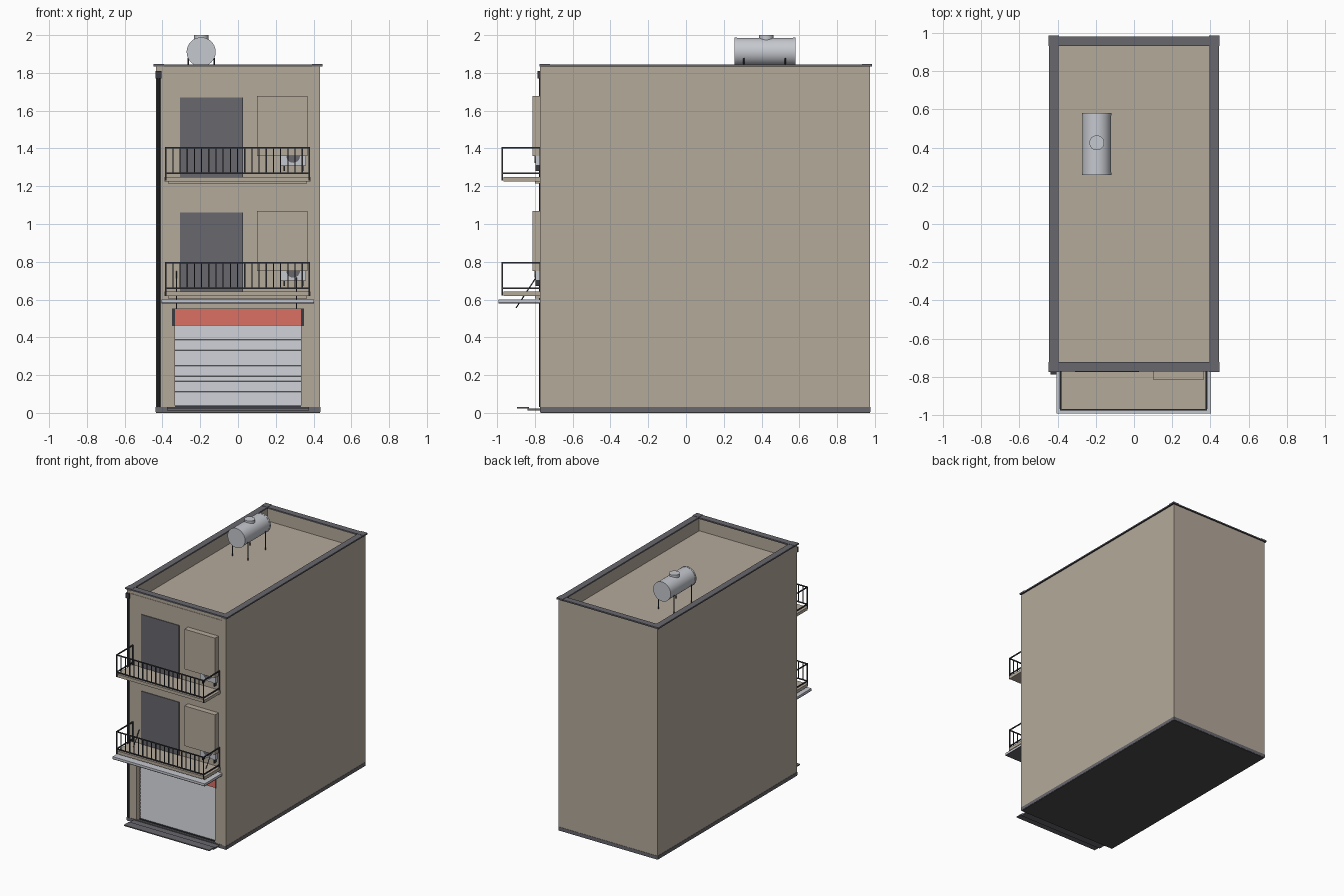
import bpy, bmesh, math
from mathutils import Matrix, Vector

if "Cube" in bpy.data.objects:
    bpy.data.objects.remove(bpy.data.objects["Cube"])


def material(name, r, g, b):
    m = bpy.data.materials.new(name)
    m.use_nodes = True
    m.diffuse_color = (r, g, b, 1)
    bsdf = m.node_tree.nodes["Principled BSDF"]
    bsdf.inputs["Base Color"].default_value = (r, g, b, 1)
    bsdf.inputs["Roughness"].default_value = 0.8
    return m


plaster = material("beige plaster", 0.46, 0.40, 0.33)
slate = material("slate grey", 0.135, 0.135, 0.155)
iron = material("black iron", 0.042, 0.044, 0.052)
steel = material("light steel", 0.56, 0.58, 0.62)
red = material("sign red", 0.70, 0.16, 0.125)
asphalt = material("dark concrete", 0.07, 0.07, 0.073)


def finish(name, bm, mat):
    bmesh.ops.recalc_face_normals(bm, faces=bm.faces)
    mesh = bpy.data.meshes.new(name)
    bm.to_mesh(mesh)
    bm.free()
    mesh.materials.append(mat)
    ob = bpy.data.objects.new(name, mesh)
    bpy.context.collection.objects.link(ob)
    return ob


def add_box(bm, x0, x1, y0, y1, z0, z1):
    mid = Matrix.Translation(((x0 + x1) / 2, (y0 + y1) / 2, (z0 + z1) / 2))
    size = Matrix.Diagonal((x1 - x0, y1 - y0, z1 - z0, 1))
    bmesh.ops.create_cube(bm, size=1, matrix=mid @ size)


def boxes(name, mat, *specs):
    bm = bmesh.new()
    for s in specs:
        add_box(bm, *s)
    return finish(name, bm, mat)


def add_rod(bm, a, b, r, sides=8):
    a, b = Vector(a), Vector(b)
    turn = (b - a).to_track_quat('Z', 'Y').to_matrix().to_4x4()
    bmesh.ops.create_cone(bm, cap_ends=True, segments=sides, radius1=r, radius2=r,
                          depth=(b - a).length,
                          matrix=Matrix.Translation((a + b) / 2) @ turn)


def rods(name, mat, r, *ends, sides=8):
    bm = bmesh.new()
    for a, b in ends:
        add_rod(bm, a, b, r, sides)
    return finish(name, bm, mat)


def smooth(ob):
    bpy.ops.object.select_all(action='DESELECT')
    ob.select_set(True)
    bpy.context.view_layer.objects.active = ob
    bpy.ops.object.shade_smooth_by_angle(angle=math.radians(40))


# Rectangular ring of four strips, w wide
def ring(x, y0, y1, w, z0, z1):
    return [(-x, -x + w, y0, y1, z0, z1), (x - w, x, y0, y1, z0, z1),
            (-x + w, x - w, y0, y0 + w, z0, z1), (-x + w, x - w, y1 - w, y1, z0, z1)]


# Main block with a parapet around the sunken roof
W, FRONT, BACK, ROOF = 0.434, -0.769, 0.974, 1.735
boxes("main_block", plaster, (-W, W, -0.73, BACK, 0.03, ROOF))
boxes("parapet", plaster, *ring(W, FRONT, BACK, 0.039, ROOF, 1.833))

# Front wall with the shop opening left free
boxes("front_wall", plaster,
      (-W, W, FRONT, -0.73, 0.55, ROOF),
      (-W, -0.35, FRONT, -0.73, 0.03, 0.55), (0.35, W, FRONT, -0.73, 0.03, 0.55))
trim = FRONT - 0.003
boxes("front_trim", plaster,
      (0.395, W, trim, FRONT, 0.03, 1.83), (-W, -0.398, trim, FRONT, 0.03, 1.83),
      (-0.398, 0.395, trim, FRONT, ROOF, 1.81),
      (-0.398, 0.395, trim, FRONT, 0.55, 0.61))
boxes("plinth", slate, (-W - 0.002, W + 0.002, trim, BACK + 0.002, 0.004, 0.03))
boxes("ground_plate", asphalt, (-W, W, FRONT, BACK, 0, 0.004))

# Roof coping: dark drip edge with a grey cap and corner blocks
boxes("coping_edge", iron, *ring(0.444, -0.772, 0.982, 0.05, 1.833, 1.837))
boxes("coping_cap", slate, *ring(0.444, -0.772, 0.982, 0.05, 1.837, 1.844))
boxes("coping_corners", slate,
      *[(cx - 0.027, cx + 0.027, cy - 0.027, cy + 0.027, 1.834, 1.846)
        for cx in (-0.42, 0.42) for cy in (-0.748, 0.958)])

# Roller shutter: a shallow slat profile swept across the opening
bm = bmesh.new()
slats, low, high = 16, 0.03, 0.47
step = (high - low) / slats
path = []
for i in range(slats):
    z = low + i * step
    path += [(-0.748, z), (-0.744, z + step * 0.96)]
path.append((-0.748, high))
left = [bm.verts.new((-0.335, y, z)) for y, z in path]
right = [bm.verts.new((0.335, y, z)) for y, z in path]
for i in range(len(path) - 1):
    bm.faces.new((left[i], right[i], right[i + 1], left[i + 1]))
finish("roller_shutter", bm, steel)
for name, mat, z0, z1 in (("shutter_guides", plaster, 0.03, 0.46), ("sign_ends", iron, 0.46, 0.55)):
    boxes(name, mat, *[(s * 0.342 - 0.008, s * 0.342 + 0.008, -0.763, -0.73, z0, z1)
                       for s in (-1, 1)])
boxes("shutter_bottom_bar", iron, (-0.335, 0.335, -0.756, -0.73, 0.03, 0.038))
boxes("shop_sign", red, (-0.335, 0.335, -0.762, -0.73, 0.462, 0.55))

# Entrance step plates
boxes("entrance_step", slate,
      (-0.375, 0.375, -0.895, -0.83, 0.022, 0.03), (-0.375, 0.375, -0.84, FRONT, 0.012, 0.023))

# Shop canopy with slanted hanger rods
boxes("canopy", steel, (-0.405, 0.402, -0.992, FRONT, 0.586, 0.6))
boxes("canopy_soffit", slate, (-0.405, 0.402, -0.992, FRONT, 0.58, 0.586))
rods("canopy_hangers", iron, 0.003,
     *[((x, -0.9, 0.555), (x, -0.772, 0.75)) for x in (-0.325, 0.31)])


# One upper storey: balcony, railing, door, window box and air conditioner
def storey(label, floor):
    boxes(label + "_balcony_slab", plaster,
          (-0.39, 0.385, -0.967, FRONT, floor - 0.024, floor),
          (-0.37, 0.365, -0.80, FRONT, floor - 0.036, floor - 0.024))
    x0, x1, yf = -0.383, 0.378, -0.972
    top, bottom = floor + 0.154, floor + 0.018
    t = 0.0038
    parts = []
    for z in (top, bottom):
        parts.append((x0, x1, yf - t, yf + t, z - t, z + t))
        parts += [(x - t, x + t, yf, FRONT, z - t, z + t) for x in (x0, x1)]
    for x in (x0, x1):
        parts.append((x - t, x + t, yf - t, yf + t, floor - 0.02, top + t))
        parts.append((x - t, x + t, FRONT - 2 * t, FRONT, floor, top + t))
    n = 20
    for i in range(1, n):
        x = x0 + (x1 - x0) * i / n
        parts.append((x - 0.003, x + 0.003, yf - 0.003, yf + 0.003, bottom, top))
    boxes(label + "_railing", iron, *parts)

    boxes(label + "_door", slate, (-0.308, 0.022, FRONT - 0.005, FRONT, floor, floor + 0.42))
    boxes(label + "_door_edge", iron, (0.022, 0.027, FRONT - 0.006, FRONT, floor, floor + 0.42))
    boxes(label + "_window_box", plaster,
          (0.10, 0.367, -0.813, FRONT, floor + 0.11, floor + 0.427))
    boxes(label + "_air_conditioner", steel,
          (0.225, 0.36, -0.797, FRONT, floor + 0.06, floor + 0.15))
    rods(label + "_fan_grille", slate, 0.036,
         ((0.292, -0.801, floor + 0.11), (0.292, -0.79, floor + 0.11)), sides=24)
    boxes(label + "_air_conditioner_bracket", iron,
          *[(x - 0.003, x + 0.003, -0.797, FRONT, floor + 0.03, floor + 0.06)
            for x in (0.245, 0.345)])


storey("first_floor", 0.642)
storey("second_floor", 1.25)

# Rainwater pipe on the front right corner
rods("drain_pipe", iron, 0.011, ((-0.421, -0.768, 0.03), (-0.421, -0.768, 1.79)), sides=10)
boxes("drain_hopper", iron, (-0.436, -0.406, -0.786, FRONT, 1.77, 1.81))

# Water tank on legs
cx, cz, r = -0.195, 1.911, 0.075
smooth(rods("water_tank", steel, r, ((cx, 0.262, cz), (cx, 0.575, cz)), sides=32))
smooth(rods("tank_end_rims", steel, r + 0.002,
            ((cx, 0.257, cz), (cx, 0.27, cz)), ((cx, 0.567, cz), (cx, 0.58, cz)), sides=32))
smooth(rods("tank_lid", steel, 0.039, ((cx, 0.425, 1.975), (cx, 0.425, 2.0)), sides=24))
rods("tank_legs", iron, 0.004,
     *[((cx + s * 0.068, y, ROOF), (cx + s * 0.068, y, 1.88)) for s in (-1, 1) for y in (0.305, 0.525)])
